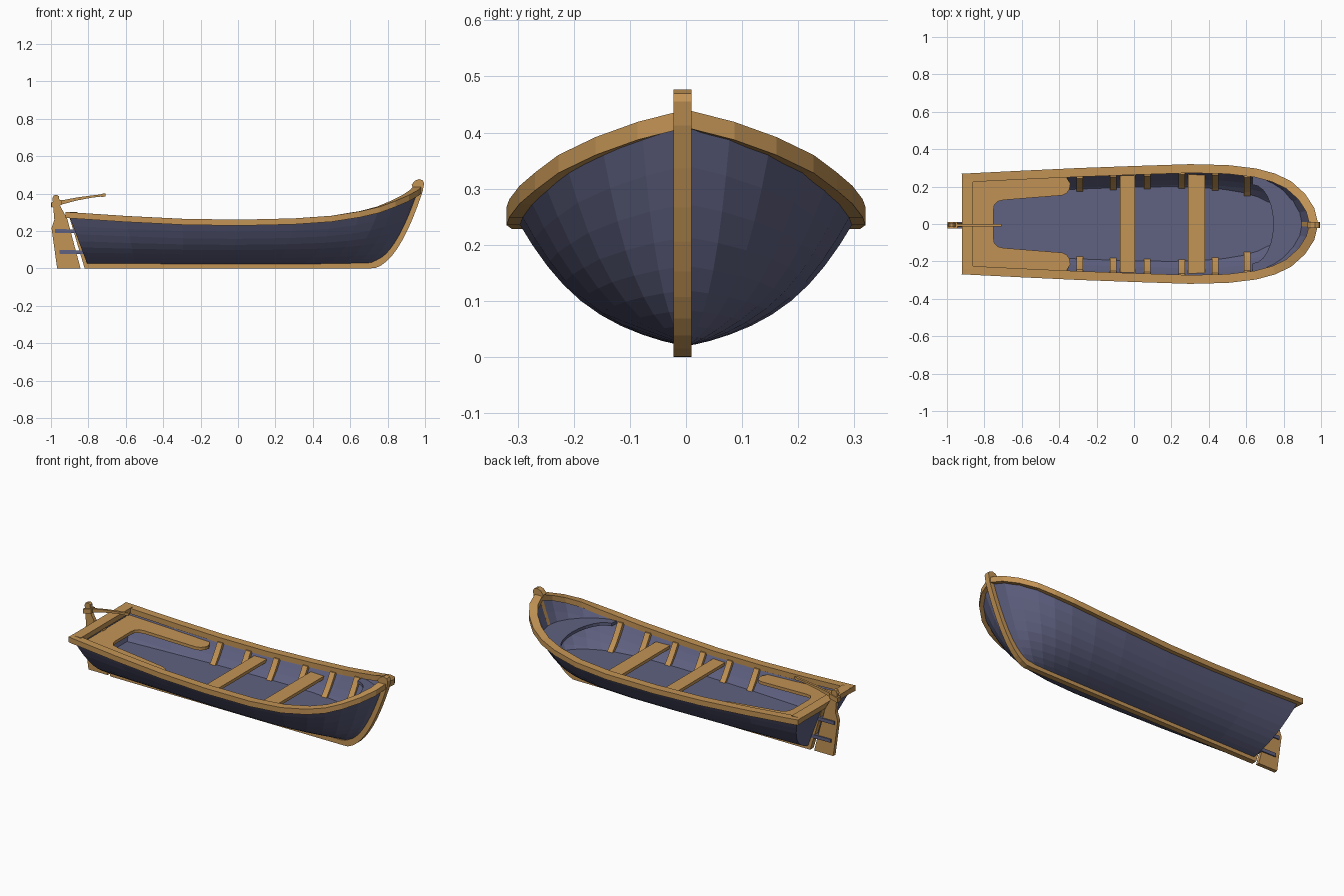
import bpy, bmesh, math
from mathutils import Vector

cube = bpy.data.objects.get("Cube")
if cube:
    bpy.data.objects.remove(cube, do_unlink=True)


def material(name, color):
    m = bpy.data.materials.new(name)
    m.use_nodes = True
    m.diffuse_color = (*color, 1)
    m.node_tree.nodes["Principled BSDF"].inputs["Base Color"].default_value = (*color, 1)
    return m


WOOD = material("warm wood", (0.54, 0.292, 0.09))
PAINT = material("slate blue paint", (0.115, 0.12, 0.22))

# Sheer line stations: x, half breadth, height
SHEER = [(-.9, .25, .275), (-.6, .265, .255), (-.3, .279, .24), (0, .29, .235),
         (.3, .30, .242), (.5, .295, .256), (.65, .277, .28), (.75, .25, .304),
         (.83, .211, .335), (.9, .148, .367), (.945, .078, .394), (.965, 0, .416)]
BOTTOM, STERN, BOW = .02, -.9, .965
KEEL_Y, KEEL_W = -.006, .016


def add_mesh(name, verts, faces, mat, recalc=True, merge=False):
    bm = bmesh.new()
    vs = [bm.verts.new(v) for v in verts]
    for f in faces:
        bm.faces.new([vs[i] for i in f])
    if merge:
        bmesh.ops.remove_doubles(bm, verts=bm.verts, dist=.0005)
    if recalc:
        bmesh.ops.recalc_face_normals(bm, faces=bm.faces)
    me = bpy.data.meshes.new(name)
    bm.to_mesh(me)
    bm.free()
    me.materials.append(mat)
    ob = bpy.data.objects.new(name, me)
    bpy.context.collection.objects.link(ob)
    return ob


def prism(name, outline, lo, hi, axis, mat):
    """Extrude a 2D outline along the axis left out of it."""
    def place(p, d):
        c = list(p)
        c.insert("xyz".index(axis), d)
        return c
    n = len(outline)
    verts = [place(p, d) for d in (lo, hi) for p in outline]
    faces = [list(range(n)), list(range(n, 2 * n))]
    faces += [(i, (i + 1) % n, n + (i + 1) % n, n + i) for i in range(n)]
    return add_mesh(name, verts, faces, mat)


def mirrored(half):
    return half + [(x, -y) for x, y in half[::-1]]


def sheer(x):
    for a, b in zip(SHEER, SHEER[1:]):
        if x <= b[0]:
            k = (x - a[0]) / (b[0] - a[0])
            return [p + (q - p) * k for p, q in zip(a, b)]
    return SHEER[-1]


def stem_x(t):
    return .70 + .265 * t


def hull_point(x, t):
    """Point on the hull: x picks the station, t runs from keel to sheer."""
    _, w, zs = sheer(x)
    v = t * t
    aft = -.805 - .095 * v
    s = (x - STERN) / (BOW - STERN)
    fullness = t ** .86 - 1.3 * t * (1 - t) ** 4
    return aft + (stem_x(t) - aft) * s, w * fullness, BOTTOM + (zs - BOTTOM) * v


def half_breadth(x, z, inset=.006):
    """Half breadth of the hull at a true x and z, less an inset."""
    station = x
    for _ in range(12):
        t = min(math.sqrt((z - BOTTOM) / (sheer(station)[2] - BOTTOM)), 1)
        px, py, _ = hull_point(station, t)
        station = min(max(station + x - px, STERN), BOW)
    return max(py - inset, .004)


# Hull shell with transom
LEVELS = 10
verts, faces = [], []
ring = 2 * LEVELS + 1
for x, _, _ in SHEER:
    for j in range(-LEVELS, LEVELS + 1):
        px, py, pz = hull_point(x, abs(j) / LEVELS)
        verts.append((px, math.copysign(py, j), pz))
for i in range(len(SHEER) - 1):
    for j in range(ring - 1):
        a, b = i * ring + j, (i + 1) * ring + j
        faces.append((a, a + 1, b + 1, b))
faces.append(list(range(ring))[::-1])
hull = add_mesh("hull", verts, faces, PAINT, recalc=False, merge=True)
shell = hull.modifiers.new("thickness", "SOLIDIFY")
shell.thickness = .013
shell.offset = -1

# Gunwale swept round the sheer line
side = [(-.92, .249, .277)] + SHEER
path = [Vector(p) for p in side] + [Vector((x, -y, z)) for x, y, z in side[-2::-1]]
verts, faces = [], []
for i, p in enumerate(path):
    d = path[min(i + 1, len(path) - 1)] - path[max(i - 1, 0)]
    out = Vector((-d.y, d.x, 0)).normalized()
    for o, h in ((.02, -.007), (.02, .025), (-.027, .025), (-.027, -.007)):
        verts.append(p + out * o + Vector((0, 0, h)))
for i in range(len(path) - 1):
    for k in range(4):
        a, b = 4 * i + k, 4 * i + (k + 1) % 4
        faces.append((a, b, b + 4, a + 4))
last = 4 * len(path) - 4
faces += [(0, 1, 2, 3), (last, last + 1, last + 2, last + 3)]
add_mesh("gunwale", verts, faces, WOOD)
prism("stern_rail", mirrored([(-.92, .24), (-.86, .24)]), .272, .301, "z", WOOD)

# Keel, sternpost and curved stem with its rounded head
curve = [i / 10 for i in range(11)]
stem_in = [(stem_x(t) - .012, BOTTOM + .4 * t * t + .008) for t in curve]
stem_out = []
for t in curve:
    n = Vector((.8 * t, -.265)).normalized() * .024
    stem_out.append((stem_x(t) + n.x, max(BOTTOM + .4 * t * t + n.y, 0)))
head = [(.995, .455), (.988, .47), (.968, .477), (.946, .469), (.928, .447), (.935, .428)]
post = [(-.79, .025), (-.875, .275), (-.902, .275), (-.82, 0)]
prism("keel_and_stem", post + stem_out + head + stem_in[::-1],
      KEEL_Y - KEEL_W, KEEL_Y + KEEL_W, "y", WOOD)

# Floor boards
FLOOR, THICK = .135, .018
edge = [(x, half_breadth(x, FLOOR - THICK))
        for x in (-.835, -.6, -.3, 0, .2, .35, .48, .58, .66, .73, .79, .825)]
prism("floor", mirrored(edge), FLOOR - THICK, FLOOR, "z", PAINT)

# Bow deck with a concave aft edge
DECK = .275
edge = [(x, half_breadth(x, DECK - THICK)) for x in (.632, .7, .75, .79, .83, .86, .88, .895)]
arc = [(.635 + .11 * math.cos(a), .21 * math.sin(a))
       for a in (math.pi * (k / 12 - .5) for k in range(13))]
prism("bow_deck", mirrored(edge) + arc, DECK - THICK, DECK, "z", PAINT)


# U-shaped stern seat, rising aft with the sheer
def seat_height(x):
    return .222 - .062 * (x + .34)


edge = [(x, half_breadth(x, seat_height(x) - THICK)) for x in (-.875, -.75, -.6, -.45, -.36)]
inner = [(-.34, .215), (-.345, .185), (-.36, .165), (-.385, .153), (-.7, .128),
         (-.73, .12), (-.747, .1), (-.752, .07)]
seat = prism("stern_seat", mirrored(edge + inner), -THICK, 0, "z", WOOD)
for v in seat.data.vertices:
    v.co.z += seat_height(v.co.x)

# Rowing thwarts
THWART = .215
for name, a, b in (("middle_thwart", -.075, .005), ("forward_thwart", .29, .38)):
    ends = [(x, half_breadth(x, THWART - THICK)) for x in (a, b)]
    prism(name, mirrored(ends), THWART - THICK, THWART, "z", WOOD)

# Ribs on both sides
for i, x in enumerate((-.29, -.11, .07, .255, .435, .605)):
    low, top = FLOOR - .006, sheer(x)[2]
    heights = [low + (top - low) * k / 5 for k in range(6)]
    outer = [(half_breadth(x, z, .009), z) for z in heights]
    rib = outer + [(y - .026, z) for y, z in outer[::-1]]
    for label, sgn in (("port", 1), ("starboard", -1)):
        prism(f"{label}_rib_{i + 1}", [(sgn * y, z) for y, z in rib],
              x - .017, x + .017, "x", WOOD)

# Rudder blade with head, and its straps
blade = [(-.967, 0), (-.842, 0), (-.913, .265), (-.952, .335), (-.957, .385), (-.968, .393),
         (-.985, .39), (-.992, .375), (-.982, .26), (-.997, .215)]
prism("rudder", blade, KEEL_Y - .011, KEEL_Y + .011, "y", WOOD)
for name, a, b, z in (("upper_strap", -.978, -.865, .2), ("lower_strap", -.955, -.825, .088)):
    prism(name, [(a, z - .01), (b, z - .012), (b, z + .008), (a, z + .01)],
          KEEL_Y - .018, KEEL_Y + .018, "y", PAINT)

# Tiller, gently curved
tiller = [(-1, .339, .011), (-.94, .353, .011), (-.86, .371, .008), (-.78, .384, .006),
          (-.735, .389, .006), (-.725, .39, .009), (-.708, .392, .007)]
prism("tiller", [(x, z + r) for x, z, r in tiller] + [(x, z - r) for x, z, r in tiller[::-1]],
      KEEL_Y - .007, KEEL_Y + .007, "y", WOOD)
prism("tiller_socket", [(-.998, .325), (-.945, .338), (-.945, .366), (-.998, .353)],
      KEEL_Y - .017, KEEL_Y + .017, "y", WOOD)
